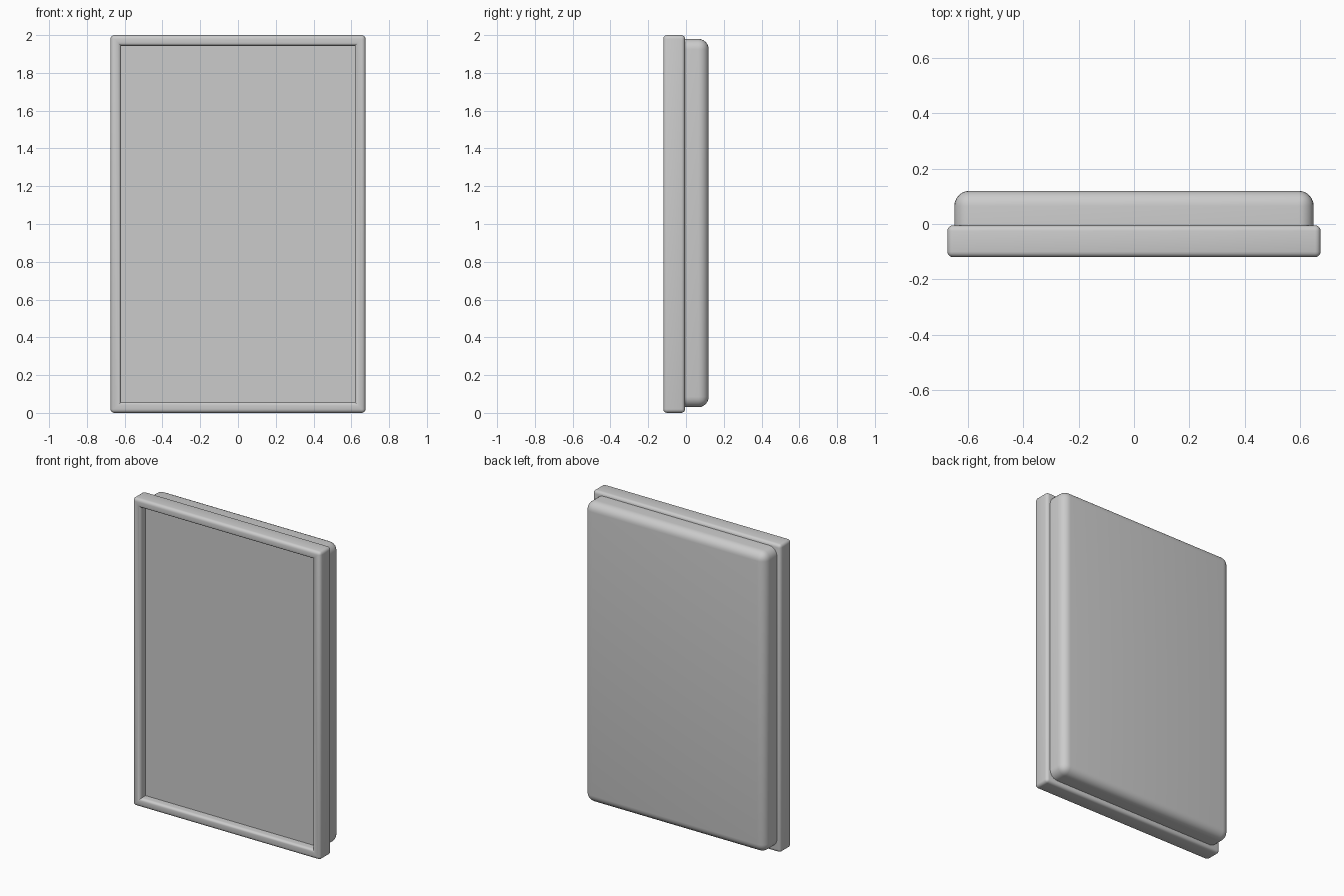
import bpy, bmesh
from mathutils import Vector

if "Cube" in bpy.data.objects:
    bpy.data.objects.remove(bpy.data.objects["Cube"])

grey = bpy.data.materials.new("plain grey")
grey.use_nodes = True
colour = (0.6, 0.6, 0.6, 1)
grey.diffuse_color = colour
grey.node_tree.nodes["Principled BSDF"].inputs["Base Color"].default_value = colour


def box(bm, size, centre):
    verts = bmesh.ops.create_cube(bm, size=1)["verts"]
    for v in verts:
        v.co = Vector(a * b for a, b in zip(v.co, size)) + Vector(centre)


def finish(name, bm):
    mesh = bpy.data.meshes.new(name)
    bm.to_mesh(mesh)
    bm.free()
    mesh.materials.append(grey)
    obj = bpy.data.objects.new(name, mesh)
    bpy.context.collection.objects.link(obj)
    bpy.ops.object.select_all(action="DESELECT")
    obj.select_set(True)
    bpy.context.view_layer.objects.active = obj
    bpy.ops.object.shade_smooth_by_angle(angle=0.7)
    return obj


# Front frame: a slab with its front face inset and pushed in
bm = bmesh.new()
box(bm, (1.35, 0.115, 2), (0, -0.0625, 1))
bm.faces.ensure_lookup_table()
front = min(bm.faces, key=lambda f: f.calc_center_median().y)
outer_edges = list(bm.edges)
bmesh.ops.inset_region(bm, faces=[front], thickness=0.08)
rim_edges = list(front.edges)
panel = bmesh.ops.extrude_face_region(bm, geom=[front])["geom"]
for v in panel:
    if isinstance(v, bmesh.types.BMVert):
        v.co.y += 0.055
if front.is_valid:
    bmesh.ops.delete(bm, geom=[front], context="FACES_ONLY")
soft = [e for e in outer_edges + rim_edges if e.is_valid]
bmesh.ops.bevel(bm, geom=soft, offset=0.02, segments=4, profile=0.5, affect="EDGES")
bmesh.ops.recalc_face_normals(bm, faces=bm.faces)
finish("front_frame", bm)

# Back casing: a box with generous rounding everywhere but where it meets the frame
bm = bmesh.new()
box(bm, (1.3, 0.135, 1.95), (0, 0.0525, 1.005))
soft = [e for e in bm.edges if max(v.co.y for v in e.verts) > 0]
bmesh.ops.bevel(bm, geom=soft, offset=0.055, segments=6, profile=0.5, affect="EDGES")
finish("back_casing", bm)
